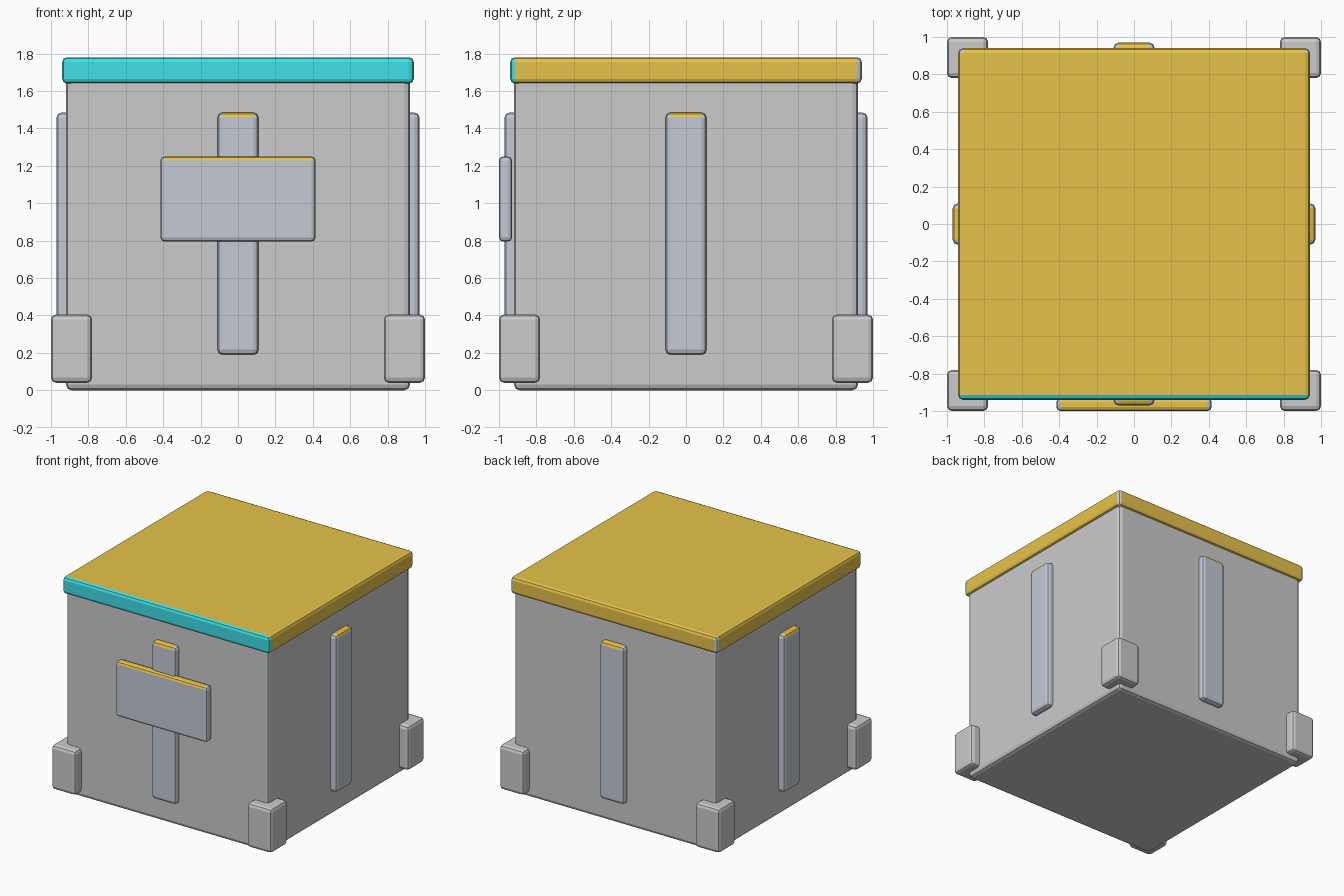
import bpy
import bmesh
from mathutils import Matrix, Vector

if "Cube" in bpy.data.objects:
    bpy.data.objects.remove(bpy.data.objects["Cube"])


def material(name, color):
    m = bpy.data.materials.new(name)
    m.diffuse_color = color
    m.use_nodes = True
    m.node_tree.nodes["Principled BSDF"].inputs["Base Color"].default_value = m.diffuse_color
    return m


GREY = material("grey", (0.55, 0.59, 0.66, 1))
GOLD = material("gold", (0.80, 0.55, 0.07, 1))
TEAL = material("teal", (0.05, 0.75, 0.80, 1))


def box(name, lo, hi, bevel, paint=None, turn=0):
    """Bevelled box between two corners; paint(normal) picks 0 grey, 1 gold, 2 teal."""
    lo, hi = Vector(lo), Vector(hi)
    bm = bmesh.new()
    bmesh.ops.create_cube(bm, size=1)
    bmesh.ops.scale(bm, vec=hi - lo, verts=bm.verts)
    bmesh.ops.translate(bm, vec=(lo + hi) / 2, verts=bm.verts)
    bmesh.ops.bevel(bm, geom=bm.edges[:], offset=bevel, segments=2,
                    profile=0.5, affect='EDGES')
    bm.normal_update()
    if paint:
        for f in bm.faces:
            f.material_index = paint(f.normal)
    bmesh.ops.rotate(bm, cent=(0, 0, 0), verts=bm.verts,
                     matrix=Matrix.Rotation(turn * 1.5707963, 3, 'Z'))
    me = bpy.data.meshes.new(name)
    bm.to_mesh(me)
    bm.free()
    if paint:
        for m in (GREY, GOLD, TEAL):
            me.materials.append(m)
    ob = bpy.data.objects.new(name, me)
    bpy.context.collection.objects.link(ob)
    return ob


def lid_paint(n):
    if n.y < -0.3:
        return 2
    return 0 if abs(n.x) > 0.3 and n.y > 0.3 else 1


def top_paint(n):
    return 1 if n.z > 0.3 and abs(n.x) < 0.3 else 0


# Main crate body and lid
box("crate_body", (-0.92, -0.92, 0), (0.92, 0.92, 1.70), 0.03)
box("lid", (-0.94, -0.94, 1.64), (0.94, 0.94, 1.78), 0.025, lid_paint)

# Vertical strip on each side
for i, side in enumerate(("front", "right", "back", "left")):
    box(side + "_strip", (-0.11, -0.97, 0.19), (0.11, -0.87, 1.485), 0.027,
        top_paint, i)

# Front plate
box("front_plate", (-0.415, -1.0, 0.795), (0.415, -0.93, 1.25), 0.022, top_paint)

# Corner feet
for i in range(4):
    box("corner_foot_%d" % (i + 1), (0.78, -1.0, 0.04), (1.0, -0.78, 0.405),
        0.027, None, i)
